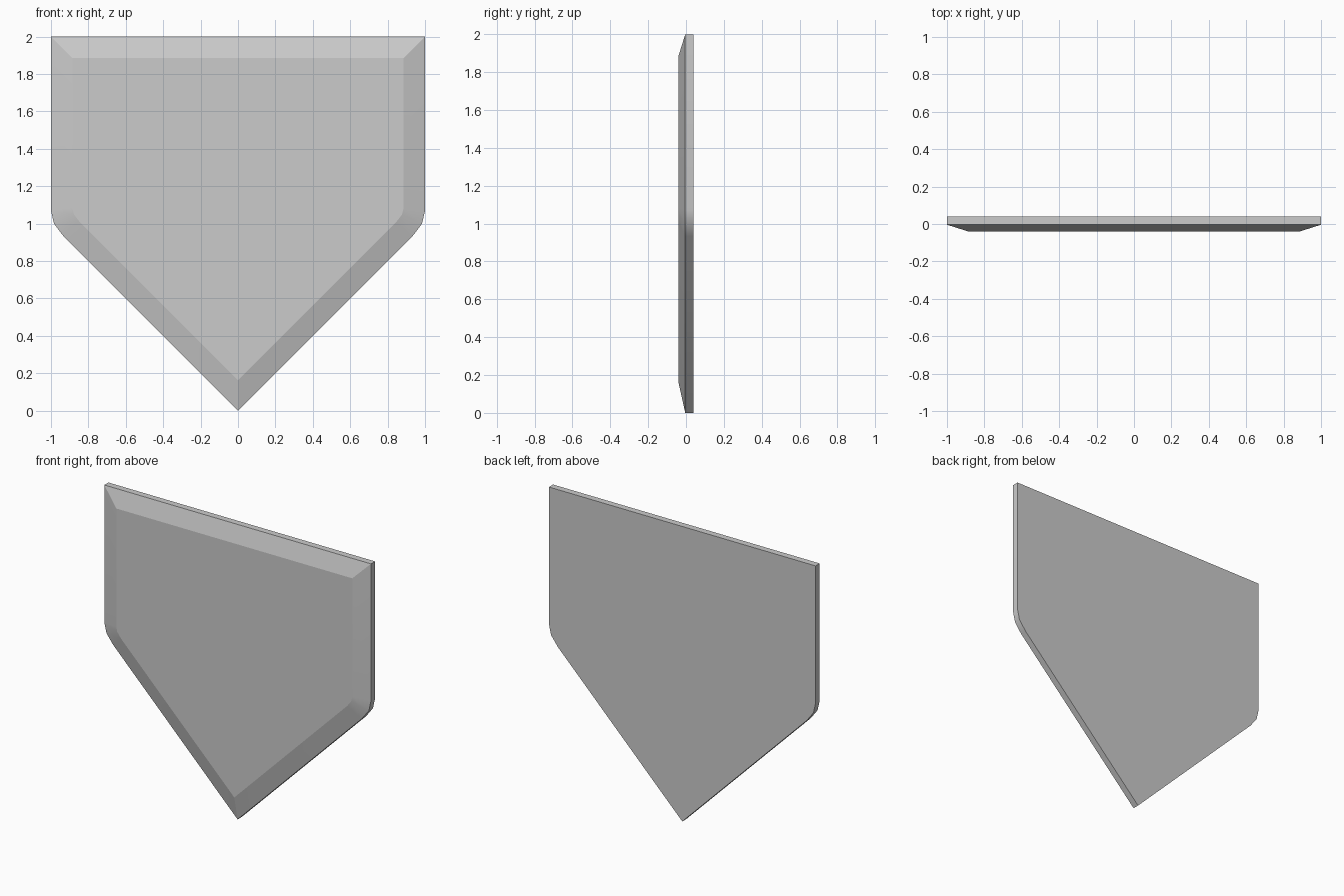
import bpy, bmesh
from mathutils import Vector

if "Cube" in bpy.data.objects:
    bpy.data.objects.remove(bpy.data.objects["Cube"])

INSET = 0.115
# Right half of the outline (x, z), tip to top corner, then mirrored
half = [(0, 0), (0.934, 0.934), (0.984, 1.0), (1, 1.07), (1, 2)]
outline = [Vector(p) for p in half + [(-x, z) for x, z in half[:0:-1]]]


def inset(points, d):
    """Mitred inward offset of a counter-clockwise outline."""
    out = []
    for i, p in enumerate(points):
        a = (p - points[i - 1]).normalized()
        b = (points[(i + 1) % len(points)] - p).normalized()
        n1, n2 = Vector((-a.y, a.x)), Vector((-b.y, b.x))
        out.append(p + (n1 + n2) * d / (1 + n1.dot(n2)))
    return out


# Pentagon plate: flat back, straight rim, chamfered raised front
bm = bmesh.new()
rings = []
for pts, y in ((outline, 0.04), (outline, -0.004), (inset(outline, INSET), -0.04)):
    rings.append([bm.verts.new((p.x, y, p.y)) for p in pts])
n = len(outline)
for lower, upper in zip(rings, rings[1:]):
    for i in range(n):
        j = (i + 1) % n
        bm.faces.new((lower[i], lower[j], upper[j], upper[i]))
bm.faces.new(rings[-1])
bm.faces.new(rings[0][::-1])
bmesh.ops.recalc_face_normals(bm, faces=bm.faces)

# Smooth only across the rounded side corners
rounded = {v for r in rings for k, v in enumerate(r) if 0.9 < outline[k].y < 1.1}
for f in bm.faces:
    f.smooth = len(f.verts) == 4
for e in bm.edges:
    across = abs(e.verts[0].co.y - e.verts[1].co.y) > 0.01
    e.smooth = across and all(v in rounded for v in e.verts)

mesh = bpy.data.meshes.new("shield_plate")
bm.to_mesh(mesh)
bm.free()
bpy.context.collection.objects.link(bpy.data.objects.new("shield_plate", mesh))
